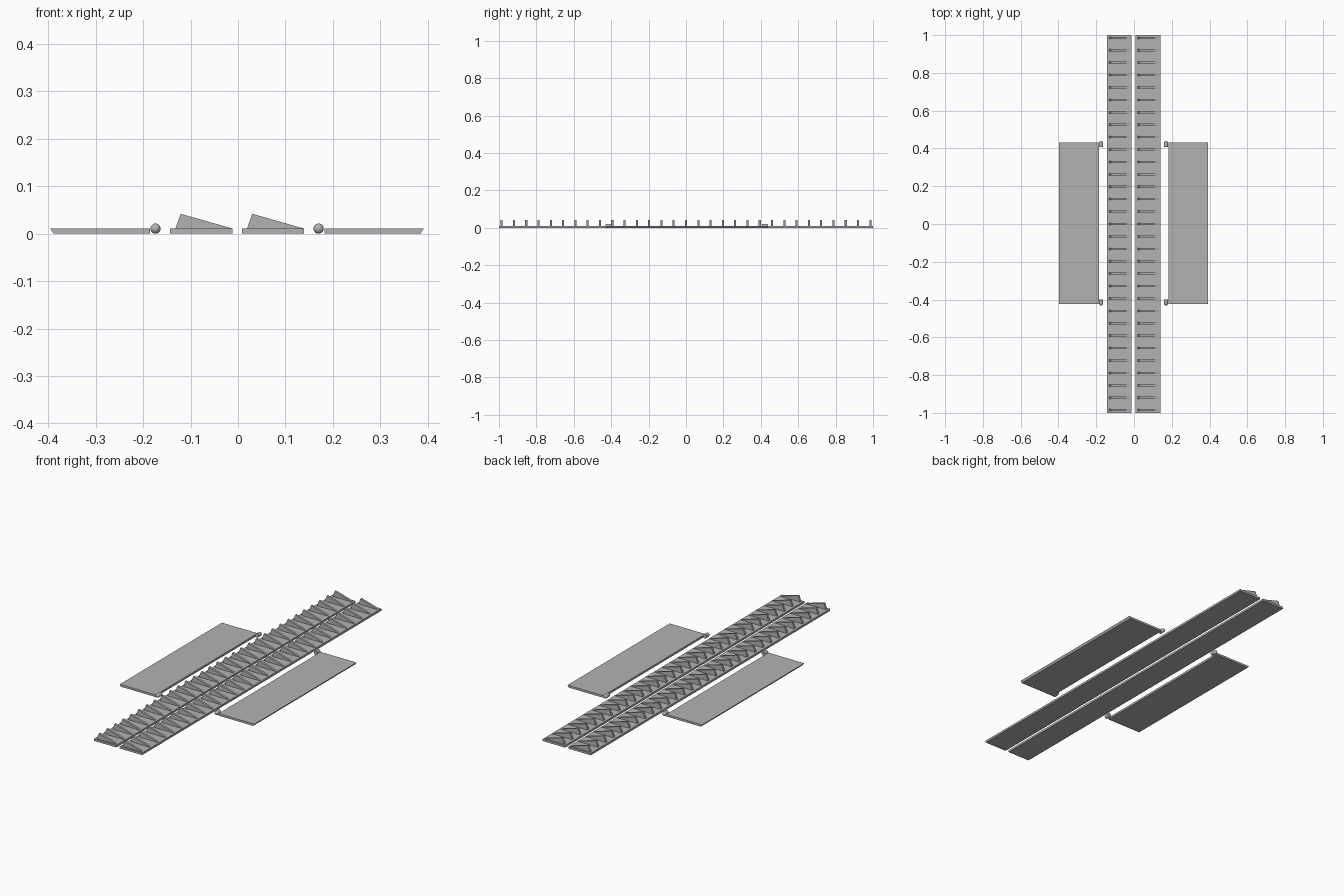
import bpy, bmesh, math

if "Cube" in bpy.data.objects:
    bpy.data.objects.remove(bpy.data.objects["Cube"])

grey = bpy.data.materials.new("grey")
grey.diffuse_color = (0.45, 0.45, 0.45, 1)
grey.use_nodes = True
grey.node_tree.nodes["Principled BSDF"].inputs["Base Color"].default_value = grey.diffuse_color


def finish(name, bm):
    bmesh.ops.recalc_face_normals(bm, faces=bm.faces)
    me = bpy.data.meshes.new(name)
    bm.to_mesh(me)
    bm.free()
    me.materials.append(grey)
    ob = bpy.data.objects.new(name, me)
    bpy.context.collection.objects.link(ob)
    return ob


def prism(bm, profile, y0, y1):
    """Extrude an (x, z) outline along y."""
    a = [bm.verts.new((x, y0, z)) for x, z in profile]
    b = [bm.verts.new((x, y1, z)) for x, z in profile]
    n = len(a)
    bm.faces.new(a)
    bm.faces.new(b[::-1])
    for i in range(n):
        j = (i + 1) % n
        bm.faces.new((a[i], b[i], b[j], a[j]))


T = 0.011          # plate thickness
FINS, STEP, FIN_W = 31, 0.0657, 0.011

# Two long strips, each with a row of wedge fins
for side, x in (("left", -0.143), ("right", 0.008)):
    bm = bmesh.new()
    prism(bm, [(x, 0), (x + 0.131, 0), (x + 0.131, T), (x, T)], -1, 1)
    finish(side + "_strip", bm)
    bm = bmesh.new()
    for i in range(FINS):
        y = (i - (FINS - 1) / 2) * STEP
        prism(bm, [(x + 0.011, T), (x + 0.131, T), (x + 0.022, 0.042)],
              y - FIN_W / 2, y + FIN_W / 2)
    finish(side + "_fins", bm)

# Side panels with a sloped outer edge, and round-ended hinge pins
R = 0.0107
for side, s in (("left", -1), ("right", 1)):
    cx = -0.002
    bm = bmesh.new()
    prism(bm, [(cx + s * 0.184, 0), (cx + s * 0.387, 0),
               (cx + s * 0.394, T), (cx + s * 0.184, T)], -0.423, 0.431)
    finish(side + "_panel", bm)
    for end, e in (("front", -1), ("back", 1)):
        bm = bmesh.new()
        # Lathe profile as (radius, distance along pin), dome pointing outward
        prof = [(R, 0.0)] + [(R * math.cos(a), 0.022 + R * math.sin(a))
                             for a in (k * math.pi / 12 for k in range(6))]
        rings = []
        for r, d in prof:
            rings.append([bm.verts.new((cx + s * 0.172 + r * math.cos(t),
                                        0.004 + e * (0.403 + d),
                                        R + r * math.sin(t)))
                          for t in (k * math.pi / 12 for k in range(24))])
        for p, q in zip(rings, rings[1:]):
            for i in range(24):
                j = (i + 1) % 24
                bm.faces.new((p[i], p[j], q[j], q[i]))
        bm.faces.new(rings[0])
        bm.faces.new(rings[-1])
        ob = finish(f"{side}_{end}_pin", bm)
        bpy.ops.object.select_all(action='DESELECT')
        ob.select_set(True)
        bpy.context.view_layer.objects.active = ob
        bpy.ops.object.shade_smooth_by_angle(angle=math.radians(40))
